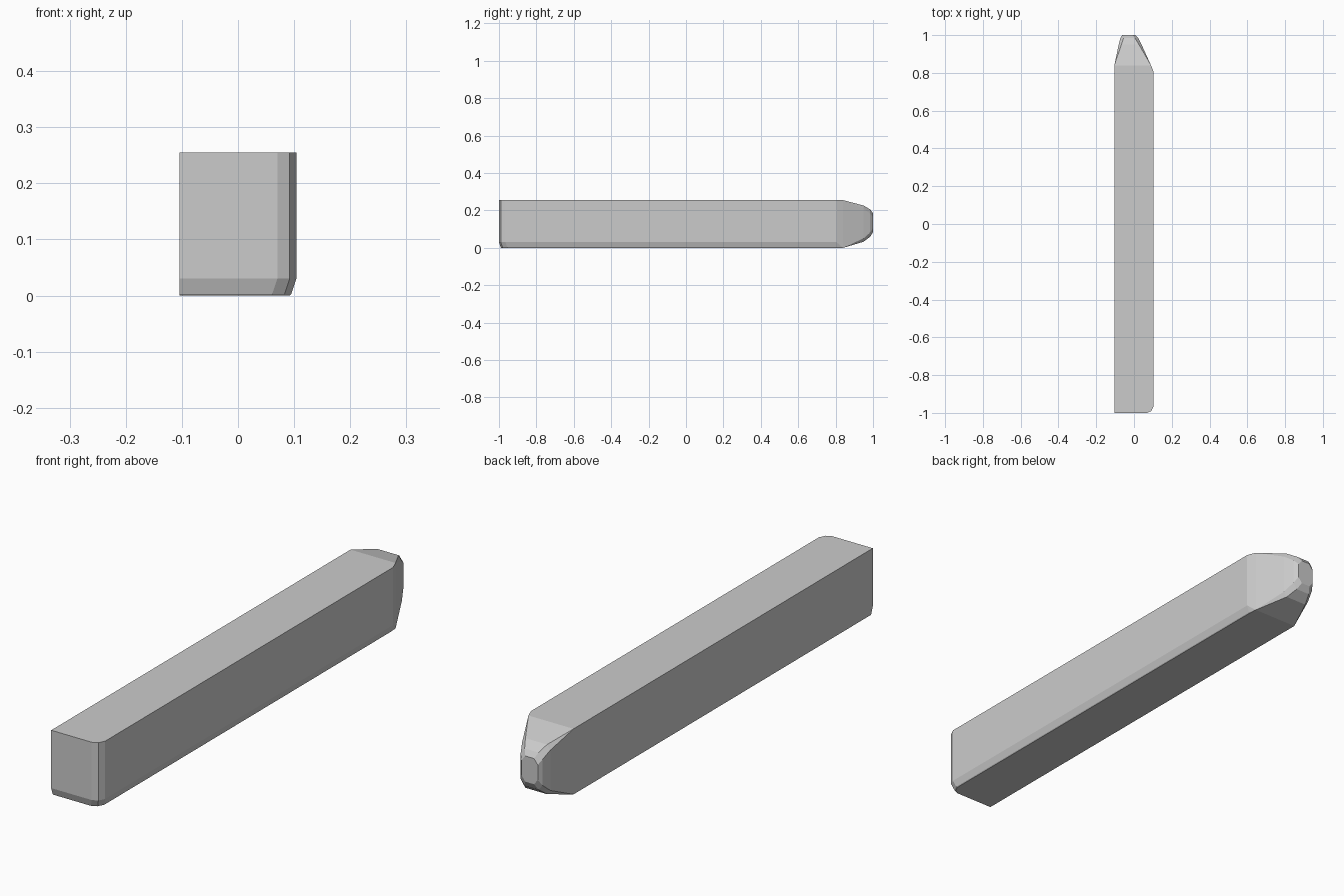
import bpy, bmesh
from math import radians

if "Cube" in bpy.data.objects:
    bpy.data.objects.remove(bpy.data.objects["Cube"])

# Bar footprint (x, y): square front-left corner, rounded front-right, skewed back
def footprint(inset):
    r, f = 0.104 - inset, -1 + inset
    return [(-0.104, f), (0.07 - inset, f), (0.092 - inset, f + 0.01), (r, f + 0.035),
            (r, 0.805), (0.09, 0.84), (-0.104, 0.84)]

# Octagonal cross-section of the nose at depth y, with cut corners
def nose_ring(y, x0, x1, z0, z1, cut):
    cz = cut * 1.3
    return [(x0, y, z0 + cz), (x0 + cut, y, z0), (x1 - cut, y, z0), (x1, y, z0 + cz),
            (x1, y, z1 - cz), (x1 - cut, y, z1), (x0 + cut, y, z1), (x0, y, z1 - cz)]

# Body: softened bottom edge, sharp top
points = []
for z, inset in [(0, 0.012), (0.003, 0.009), (0.03, 0), (0.255, 0)]:
    points += [(x, y, z) for x, y in footprint(inset)]

# Nose: tapered rings closing on a small flat tip
points += nose_ring(0.95, -0.081, 0.04, 0.033, 0.226, 0.014)
points += nose_ring(0.985, -0.072, 0.022, 0.06, 0.205, 0.017)
points += nose_ring(1.0, -0.062, 0.008, 0.085, 0.185, 0.016)

# Wrap the sections in one convex skin
bm = bmesh.new()
for p in points:
    bm.verts.new(p)
hull = bmesh.ops.convex_hull(bm, input=bm.verts[:])
loose = {g for g in hull["geom_interior"] + hull["geom_unused"]
         if isinstance(g, bmesh.types.BMVert)}
bmesh.ops.delete(bm, geom=list(loose), context="VERTS")
bmesh.ops.dissolve_limit(bm, angle_limit=radians(1), verts=bm.verts[:], edges=bm.edges[:])
bmesh.ops.recalc_face_normals(bm, faces=bm.faces[:])

mesh = bpy.data.meshes.new("pointed_bar")
bm.to_mesh(mesh)
bm.free()
bar = bpy.data.objects.new("pointed_bar", mesh)
bpy.context.collection.objects.link(bar)
